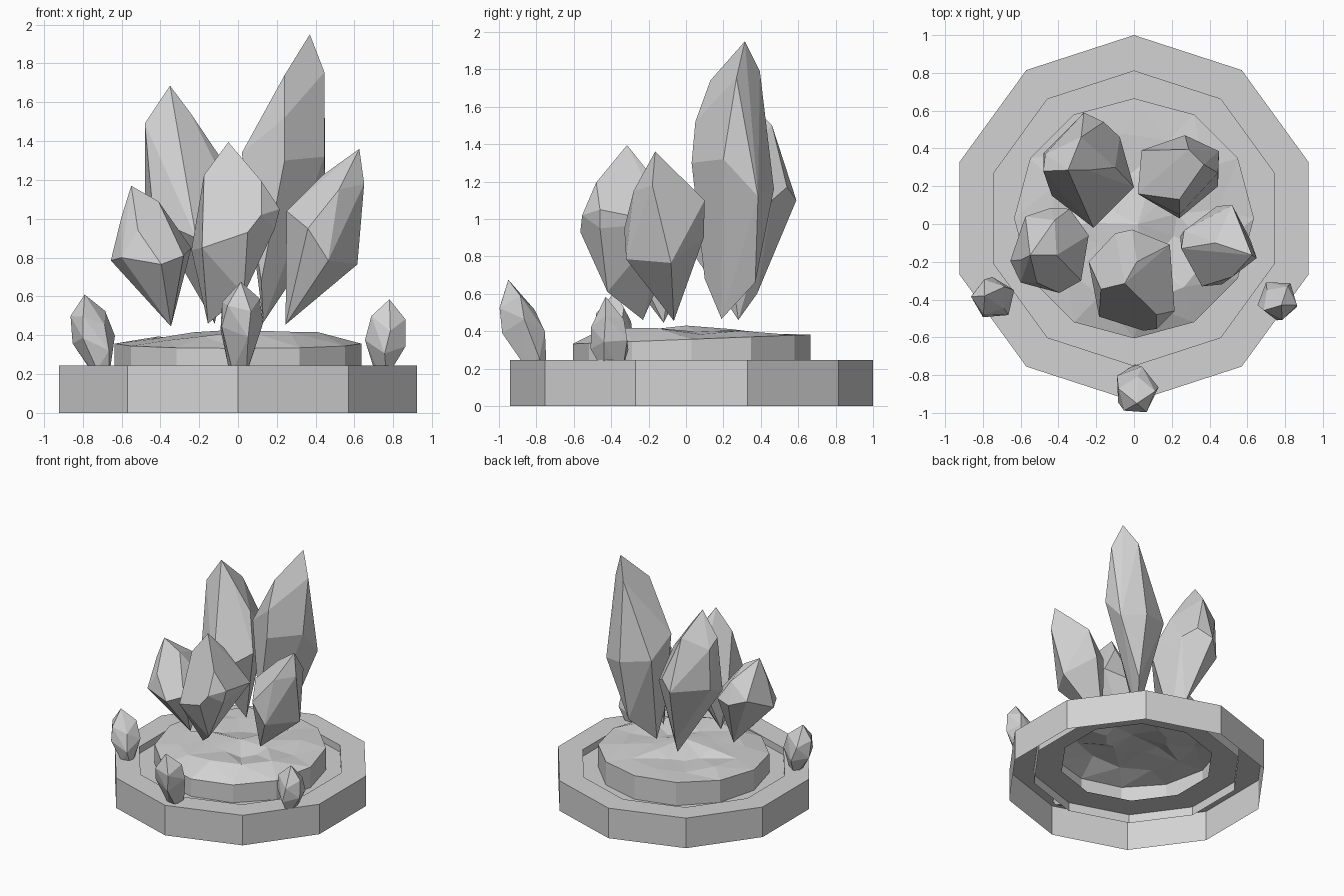
import bpy
import bmesh
import math
import random
from mathutils import Vector

random.seed(4)
cube = bpy.data.objects.get("Cube")
if cube:
    bpy.data.objects.remove(cube, do_unlink=True)

# One plain stone colour for everything
stone = bpy.data.materials.new("stone_grey")
stone.use_nodes = True
colour = (0.65, 0.65, 0.65, 1)
stone.diffuse_color = colour
stone.node_tree.nodes["Principled BSDF"].inputs["Base Color"].default_value = colour


def finish(name, bm):
    """Turn a bmesh into a flat shaded object."""
    bmesh.ops.recalc_face_normals(bm, faces=bm.faces[:])
    mesh = bpy.data.meshes.new(name)
    bm.to_mesh(mesh)
    bm.free()
    mesh.materials.append(stone)
    obj = bpy.data.objects.new(name, mesh)
    bpy.context.collection.objects.link(obj)


def ring(bm, sides, radius, height, turn=0.0):
    """Ring of vertices; height is a function of the angle."""
    verts = []
    for i in range(sides):
        a = math.pi / 2 + math.tau * (i + turn) / sides
        verts.append(bm.verts.new((radius * math.cos(a),
                                   0.03 + radius * math.sin(a), height(a))))
    return verts


def bridge(bm, lower, upper):
    n = len(lower)
    for i in range(n):
        j = (i + 1) % n
        bm.faces.new((lower[i], lower[j], upper[j], upper[i]))


def lathe(name, sides, profile):
    """Open shell from (radius, height) points."""
    bm = bmesh.new()
    rings = [ring(bm, sides, r, lambda a, z=z: z) for r, z in profile]
    for low, high in zip(rings, rings[1:]):
        bridge(bm, low, high)
    finish(name, bm)


def gem(name, foot, belt, shoulder, tip):
    """Faceted crystal: convex skin over two cross-sections and two ends."""
    bm = bmesh.new()
    for p in foot + belt + shoulder + [tip]:
        bm.verts.new(p)
    result = bmesh.ops.convex_hull(bm, input=bm.verts[:])
    spare = {g for g in result["geom_interior"] + result["geom_unused"]
             if isinstance(g, bmesh.types.BMVert)}
    bmesh.ops.delete(bm, geom=list(spare), context="VERTS")
    bmesh.ops.dissolve_limit(bm, angle_limit=math.radians(6),
                             verts=bm.verts[:], edges=bm.edges[:])
    finish(name, bm)


def shard(name, centre, tip, radius, turn):
    """Small leaning five sided crystal pushed into the plinth."""
    tip = Vector(tip)
    middle = Vector((*centre, tip.z - 0.25))

    def section(z, size, twist):
        mid = middle + (tip - middle) * (z - middle.z) / (tip.z - middle.z)
        return [mid + Vector((size * math.cos(a), size * math.sin(a),
                              0.04 * math.sin(a * 2 + turn)))
                for a in (turn + twist + math.tau * i / 5 for i in range(5))]

    gem(name, section(0.22, radius * 0.5, 0.3), section(middle.z, radius, 0),
        section(tip.z - 0.125, radius * 0.85, 0.2), tip)


# Plinth: ten sided hollow shell, with a sunken ledge around the mound
lathe("plinth", 10, [(0.97, 0), (0.97, 0.245), (0.78, 0.245), (0.78, 0.12)])
lathe("sunken_ledge", 10, [(0.78, 0.19), (0.57, 0.19)])

# Rock mound: twelve sided wall with a rough faceted top
bm = bmesh.new()
wall = ring(bm, 12, 0.635, lambda a: 0.19)
rim = ring(bm, 12, 0.635, lambda a: 0.357 + 0.025 * math.sin(a))
bridge(bm, wall, rim)
outer = rim
for radius, z in ((0.45, 0.4), (0.23, 0.39)):
    inner = ring(bm, 12, radius, lambda a: z + random.uniform(-0.03, 0.03), 0.2)
    bridge(bm, outer, inner)
    outer = inner
peak = bm.verts.new((0.02, 0.0, 0.43))
for i in range(12):
    bm.faces.new((outer[i], outer[(i + 1) % 12], peak))
sloped = [f for f in bm.faces if not set(f.verts) & set(wall)]
bmesh.ops.triangulate(bm, faces=sloped)
finish("rock_mound", bm)

# Large crystals
gem("back_left_side_crystal",
    [(0.13, 0.19, 0.465), (0.12, 0.1, 0.68), (0.26, 0.37, 0.66)],
    [(0.24, 0.03, 1.3), (0.445, 0.2, 1.32), (0.45, 0.385, 1.12),
     (0.27, 0.47, 1.16), (0.04, 0.39, 1.2), (0.02, 0.16, 1.34)],
    [(0.24, 0.05, 1.52), (0.24, 0.13, 1.74), (0.445, 0.27, 1.755),
     (0.29, 0.395, 1.79)],
    (0.37, 0.315, 1.95))

gem("back_right_side_crystal",
    [(-0.12, 0.28, 0.46), (-0.17, 0.38, 0.6)],
    [(-0.215, -0.02, 0.9), (0, 0.195, 1.05), (-0.075, 0.46, 1.1),
     (-0.16, 0.54, 1.17), (-0.265, 0.59, 1.1), (-0.48, 0.375, 1.1),
     (-0.435, 0.15, 1.0)],
    [(-0.48, 0.28, 1.49), (-0.245, 0.285, 1.545), (-0.1, 0.3, 1.33),
     (-0.28, 0.46, 1.5), (-0.47, 0.37, 1.42)],
    (-0.35, 0.285, 1.685))

gem("front_right_side_crystal",
    [(-0.345, -0.12, 0.445)],
    [(-0.655, -0.195, 0.785), (-0.6, -0.31, 0.8), (-0.395, -0.365, 0.765),
     (-0.28, -0.3, 0.81), (-0.24, -0.06, 0.85), (-0.34, 0.08, 0.88),
     (-0.44, 0.085, 0.85), (-0.575, 0.04, 0.9)],
    [(-0.6, -0.19, 1.01), (-0.515, -0.31, 0.94), (-0.41, -0.165, 1.09),
     (-0.42, 0.02, 1.02)],
    (-0.55, -0.165, 1.17))

gem("front_crystal",
    [(-0.155, -0.23, 0.46), (0.03, -0.42, 0.61)],
    [(-0.24, -0.2, 0.84), (-0.185, -0.49, 0.85), (0.05, -0.565, 0.93),
     (0.19, -0.46, 0.95), (0.19, -0.11, 0.98), (-0.01, -0.03, 0.92),
     (-0.1, -0.05, 0.9)],
    [(-0.175, -0.345, 1.225), (0.12, -0.48, 1.195), (0.12, -0.555, 1.02),
     (0.215, -0.46, 1.05), (0.015, -0.2, 1.25)],
    (-0.05, -0.315, 1.395))

gem("front_left_side_crystal",
    [(0.245, -0.065, 0.455)],
    [(0.615, -0.08, 0.765), (0.465, -0.32, 0.785), (0.36, -0.33, 0.95),
     (0.25, -0.13, 1.04), (0.265, -0.035, 1.0), (0.44, 0.095, 0.9),
     (0.52, 0.1, 1.1)],
    [(0.65, -0.18, 1.18), (0.52, -0.28, 1.15), (0.43, -0.1, 1.22),
     (0.6, -0.06, 1.17)],
    (0.625, -0.165, 1.36))

# Small shards around the front edge
shard("right_shard", (-0.74, -0.395), (-0.79, -0.38, 0.61), 0.115, 0.4)
shard("middle_shard", (0.01, -0.87), (0.015, -0.95, 0.675), 0.12, 1.3)
shard("left_shard", (0.76, -0.4), (0.78, -0.43, 0.585), 0.11, 0.9)
